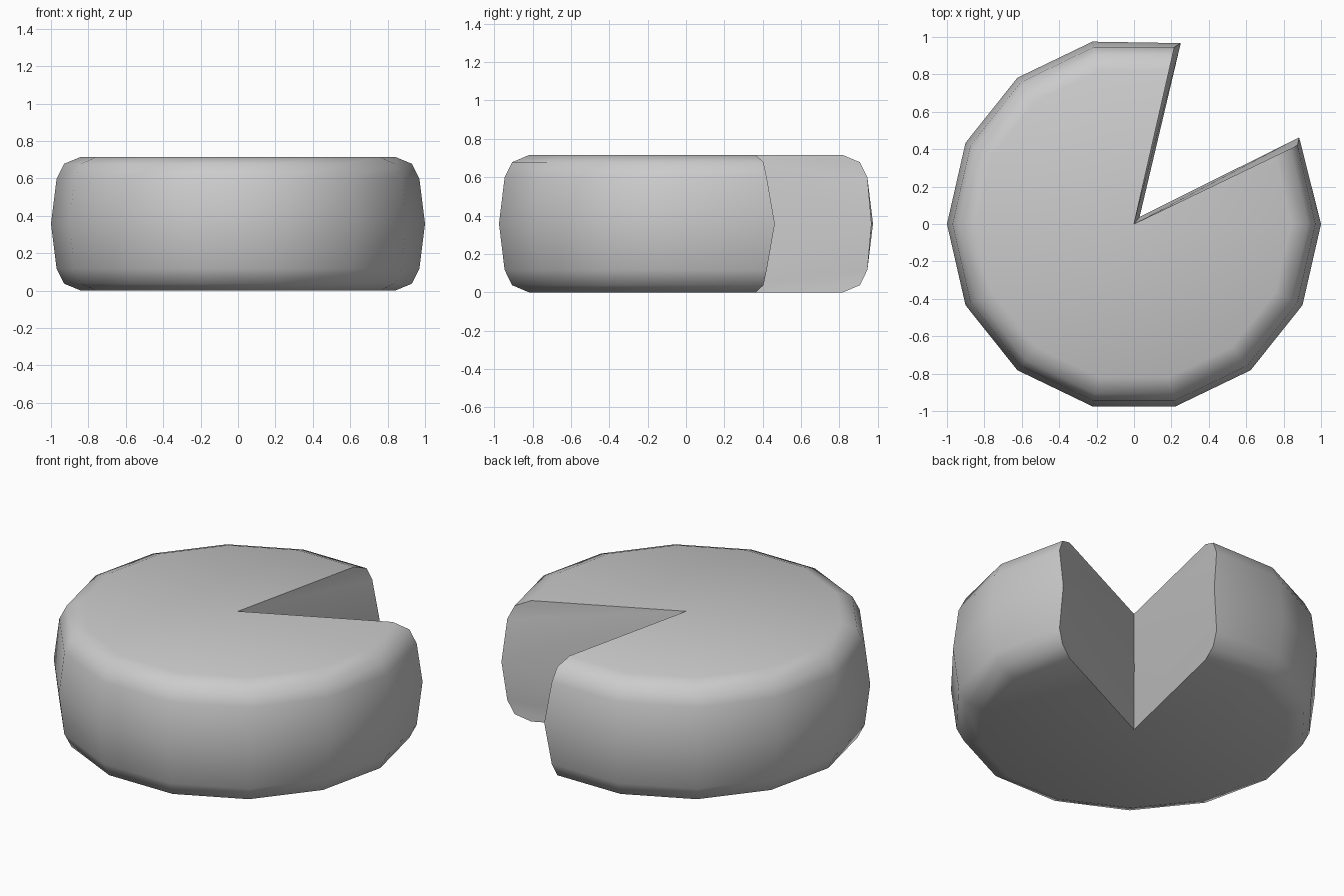
import bpy, bmesh, math

if "Cube" in bpy.data.objects:
    bpy.data.objects.remove(bpy.data.objects["Cube"])

SIDES = 14
STEP = 2 * math.pi / SIDES
HEIGHT = 0.715
MID = HEIGHT / 2

# rounded rim profile (radius, height), bottom to top
half = [(0.84, 0.0), (0.93, 0.037), (0.97, 0.117)]
profile = half + [(1.0, MID)] + [(r, HEIGHT - z) for r, z in reversed(half)]

bm = bmesh.new()

# rim rings from 77 degrees round to 25.7 degrees, leaving a wedge open
rings = []
for r, z in profile:
    ring = []
    for i in range(3, SIDES + 2):
        a = i * STEP
        ring.append(bm.verts.new((r * math.cos(a), r * math.sin(a), z)))
    rings.append(ring)

# the cut walls bulge slightly at mid height
mid_ring = rings[3]
mid_ring[0].co.xy = (0.25, 0.967)
mid_ring[-1].co.xy = (0.883, 0.463)

for low, high in zip(rings, rings[1:]):
    for i in range(len(low) - 1):
        bm.faces.new((low[i], low[i + 1], high[i + 1], high[i]))

# apex of the wedge
bottom = bm.verts.new((0, 0, 0))
middle = bm.verts.new((0.03, 0.038, MID))
top = bm.verts.new((0, 0, HEIGHT))

# flat top and bottom
bm.faces.new(rings[-1] + [top])
bm.faces.new(rings[0][::-1] + [bottom])

# cut walls, fanned from the apex
for end in (0, -1):
    edge = [ring[end] for ring in rings]
    for apex, part in ((bottom, edge[:4]), (top, edge[:2:-1])):
        for a, b in zip(part, part[1:]):
            bm.faces.new((apex, a, b))
        bm.faces.new((apex, part[-1], middle))

bmesh.ops.recalc_face_normals(bm, faces=bm.faces)
mesh = bpy.data.meshes.new("cheese_wheel")
bm.to_mesh(mesh)
bm.free()
wheel = bpy.data.objects.new("cheese_wheel", mesh)
bpy.context.collection.objects.link(wheel)
bpy.context.view_layer.objects.active = wheel
wheel.select_set(True)
bpy.ops.object.shade_smooth_by_angle(angle=math.radians(50))
